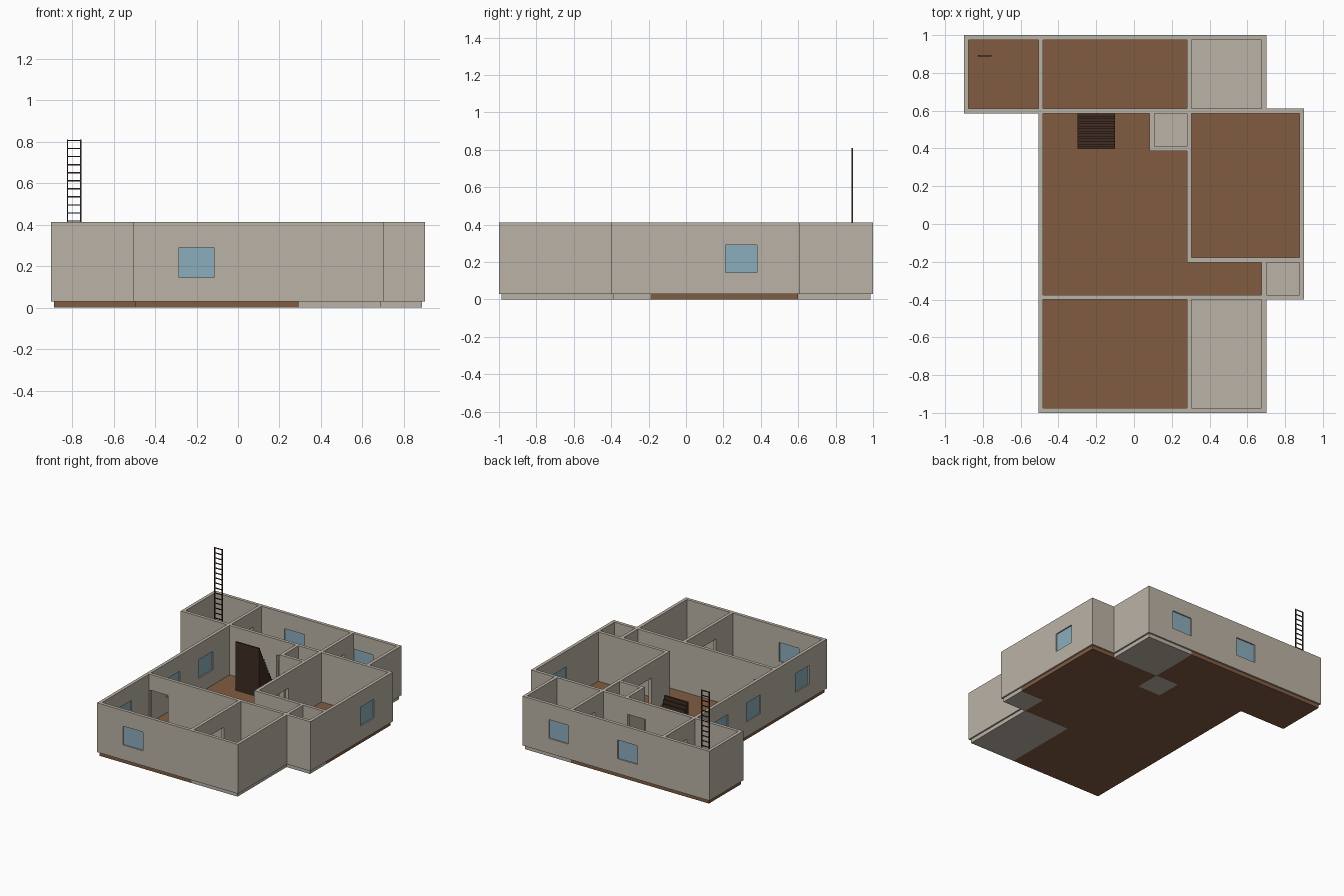
import bpy, bmesh

if "Cube" in bpy.data.objects:
    bpy.data.objects.remove(bpy.data.objects["Cube"])

def mat(name, rgb):
    m = bpy.data.materials.new(name)
    m.diffuse_color = (*rgb, 1)
    m.use_nodes = True
    m.node_tree.nodes["Principled BSDF"].inputs["Base Color"].default_value = m.diffuse_color
    return m

PLASTER = mat("plaster", (0.50, 0.45, 0.38))
WOOD = mat("wood_floor", (0.22, 0.107, 0.053))
GLASS = mat("window_blue", (0.26, 0.42, 0.51))
DARK = mat("dark_wood", (0.05, 0.025, 0.017))

T, H = 0.025, 0.0125                      # wall thickness and half of it
Z0, SILL, HEAD, Z1 = 0.03, 0.145, 0.29, 0.412
# wall centre lines
XA, XB, XC, XD, XE, XK = -0.888, -0.4935, 0.293, 0.688, 0.888, 0.095
YA, YB, YC, YD, YE, YK = 0.9875, 0.598, -0.19, -0.388, -0.9875, 0.399


def finish(bm, name, material):
    bmesh.ops.recalc_face_normals(bm, faces=bm.faces)
    me = bpy.data.meshes.new(name)
    bm.to_mesh(me)
    bm.free()
    me.materials.append(material)
    ob = bpy.data.objects.new(name, me)
    bpy.context.collection.objects.link(ob)
    return ob


def box_into(bm, lo, hi):
    vs = bmesh.ops.create_cube(bm, size=1)["verts"]
    for v in vs:
        for i in range(3):
            v.co[i] = lo[i] if v.co[i] < 0 else hi[i]


def prism(name, pts, offset, material):
    """Extrude a planar outline along an offset vector."""
    bm = bmesh.new()
    f = bm.faces.new([bm.verts.new(p) for p in pts])
    r = bmesh.ops.extrude_face_region(bm, geom=[f])
    bmesh.ops.translate(bm, vec=offset,
                        verts=[g for g in r["geom"] if isinstance(g, bmesh.types.BMVert)])
    return finish(bm, name, material)


def wall(name, axis, c, a, b, doors=(), windows=()):
    """Wall along an axis at centre line c, with real door and window openings."""
    def P(s, z):
        return (s, c, z) if axis == "x" else (c, s, z)
    cuts = sorted({a, b, *(v for o in (*doors, *windows) for v in o)})
    zs = [Z0, SILL, HEAD, Z1] if doors or windows else [Z0, Z1]
    inside = lambda m, spans: any(lo < m < hi for lo, hi in spans)
    bm = bmesh.new()
    grid = {(i, j): bm.verts.new(P(s, z)) for i, s in enumerate(cuts) for j, z in enumerate(zs)}
    for i in range(len(cuts) - 1):
        m = (cuts[i] + cuts[i + 1]) / 2
        for j in range(len(zs) - 1):
            if (inside(m, doors) and j < 2) or (inside(m, windows) and j == 1):
                continue
            bm.faces.new([grid[i, j], grid[i + 1, j], grid[i + 1, j + 1], grid[i, j + 1]])
    bmesh.ops.delete(bm, geom=[v for v in bm.verts if not v.link_faces], context="VERTS")
    ob = finish(bm, name, PLASTER)
    so = ob.modifiers.new("thickness", "SOLIDIFY")
    so.thickness, so.offset = T, 0
    # thin panes in the middle of the window openings
    for k, (lo, hi) in enumerate(windows):
        bm = bmesh.new()
        p, q = P(lo, SILL), P(hi, HEAD)
        d = (0, 0.003, 0) if axis == "x" else (0.003, 0, 0)
        box_into(bm, [u - w for u, w in zip(p, d)], [u + w for u, w in zip(q, d)])
        finish(bm, f"{name}_window_{k + 1}", GLASS)


# Floors
def rect(x0, x1, y0, y1):
    return [(x0, y0), (x1, y0), (x1, y1), (x0, y1)]

floors = {
    "floor_small_back_room": (rect(XA, XB, YB, YA), WOOD),
    "floor_back_room": (rect(XB, XC, YB, YA), WOOD),
    "floor_back_bath": (rect(XC, XD, YB, YA), PLASTER),
    "floor_hall": ([(XB, YD), (XD, YD), (XD, YC), (XC, YC), (XC, YK), (XK, YK), (XK, YB), (XB, YB)], WOOD),
    "floor_closet": (rect(XK, XC, YK, YB), PLASTER),
    "floor_side_room": (rect(XC, XE, YC, YB), WOOD),
    "floor_side_closet": (rect(XD, XE, YD, YC), PLASTER),
    "floor_front_room": (rect(XB, XC, YE, YD), WOOD),
    "floor_front_bath": (rect(XC, XD, YE, YD), PLASTER),
}
for n, (pts, m) in floors.items():
    prism(n, [(x, y, 0) for x, y in pts], (0, 0, Z0), m)

# Outer walls
wall("front_wall", "x", YE, XB - H, XD + H, windows=[(-0.285, -0.115)])
wall("back_wall", "x", YA, XA - H, XD + H, windows=[(-0.285, -0.115), (0.305, 0.475)])
wall("left_wall", "y", XB, YE + H, YA - H, doors=[(0.71, 0.87)],
     windows=[(-0.785, -0.615), (-0.19, -0.02), (0.21, 0.38)])
wall("small_room_left_wall", "y", XA, YB - H, YA - H)
wall("small_room_front_wall", "x", YB, XA + H, XB - H)
wall("right_wall", "y", XE, YD - H, YB + H, windows=[(0.21, 0.38)])
wall("front_bath_right_wall", "y", XD, YE + H, YC - H, doors=[(-0.37, -0.21)])
wall("back_bath_right_wall", "y", XD, YB + H, YA - H)
wall("side_closet_front_wall", "x", YD, XD + H, XE - H)

# Inner walls
wall("front_partition", "x", YD, XB + H, XD - H, doors=[(-0.475, -0.32)])
wall("front_bath_partition", "y", XC, YE + H, YD - H, doors=[(-0.77, -0.61)])
wall("side_partition", "y", XC, YC - H, YA - H, doors=[(0.02, 0.18), (0.71, 0.87)])
wall("side_room_front_wall", "x", YC, XC + H, XE - H)
wall("back_partition", "x", YB, XB + H, XC - H, doors=[(-0.08, 0.075)])
wall("side_room_back_wall", "x", YB, XC + H, XE - H)
wall("closet_left_wall", "y", XK, YK - H, YB - H)
wall("closet_front_wall", "x", YK, XK + H, XC - H, doors=[(0.125, 0.265)])

# Staircase: stepped side profile, highest towards the front
N, y0, y1, top = 14, 0.398, 0.585, 0.405
profile = [(y1, Z0), (y0, Z0)]
for i in range(N):
    z = top - (top - Z0) * i / N
    profile += [(y0 + (y1 - y0) * i / N, z), (y0 + (y1 - y0) * (i + 1) / N, z)]
prism("staircase", [(-0.3, y, z) for y, z in profile], (0.2, 0, 0), DARK)

# Ladder: two rails and evenly spaced rungs
bm = bmesh.new()
for x in (-0.822, -0.758):
    box_into(bm, (x - 0.003, 0.886, Z0), (x + 0.003, 0.894, 0.81))
for i in range(1, 21):
    z = Z0 + 0.0388 * i
    box_into(bm, (-0.82, 0.887, z - 0.003), (-0.76, 0.893, z + 0.003))
finish(bm, "ladder", DARK)
